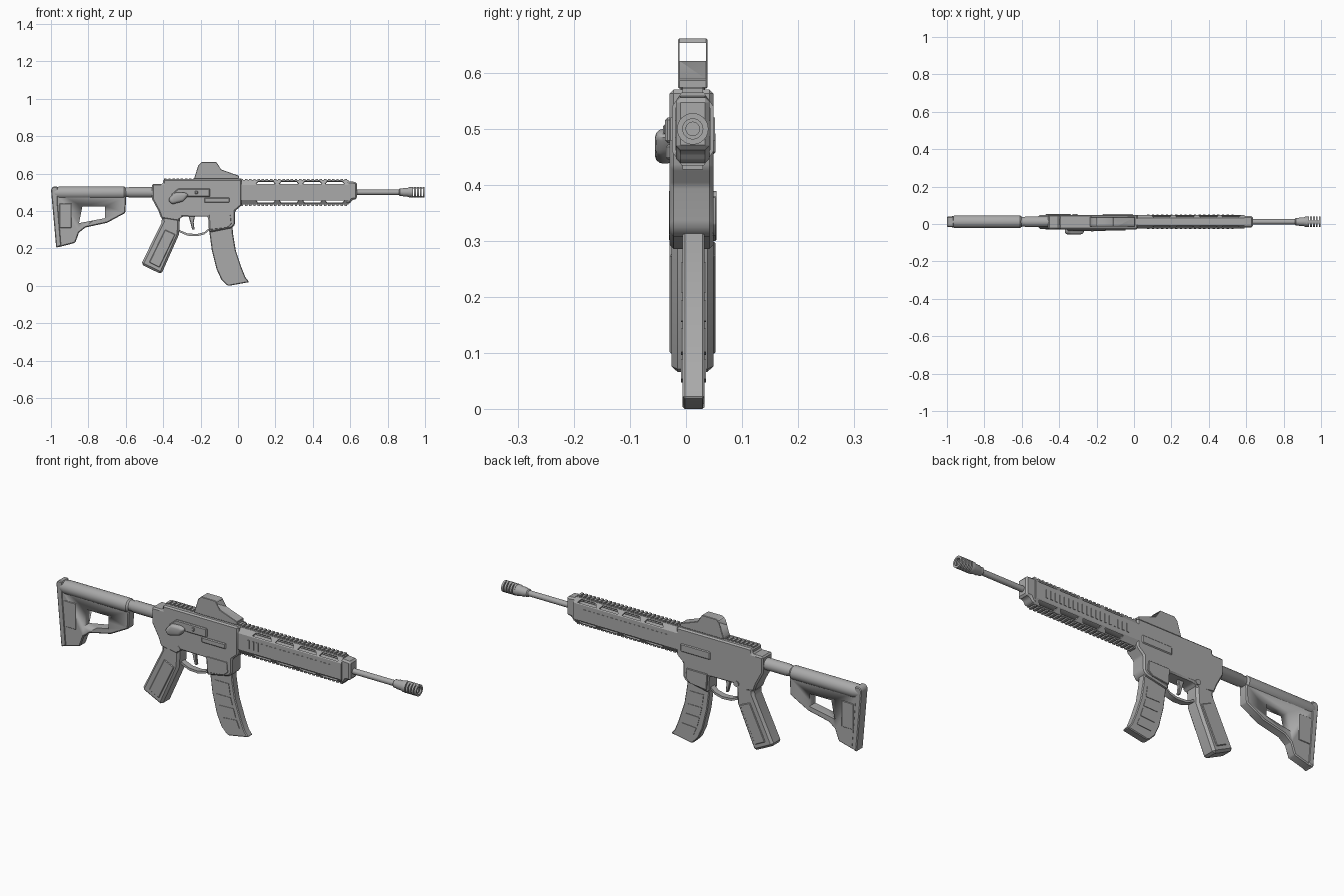
import bpy, bmesh, math
from mathutils import Vector

if "Cube" in bpy.data.objects:
    bpy.data.objects.remove(bpy.data.objects["Cube"])

YC = 0.012   # centre plane of the model
ZB = 0.50    # bore height
grey = bpy.data.materials.new("dark_grey")
grey.diffuse_color = (.4, .4, .4, 1)
grey.use_nodes = True
grey.node_tree.nodes["Principled BSDF"].inputs["Base Color"].default_value = grey.diffuse_color


def finish(bm, name, bevel=0, seg=1):
    bmesh.ops.recalc_face_normals(bm, faces=bm.faces)
    me = bpy.data.meshes.new(name)
    bm.to_mesh(me)
    bm.free()
    me.materials.append(grey)
    ob = bpy.data.objects.new(name, me)
    bpy.context.collection.objects.link(ob)
    bpy.ops.object.select_all(action='DESELECT')
    bpy.context.view_layer.objects.active = ob
    ob.select_set(True)
    if bevel:
        m = ob.modifiers.new("bevel", 'BEVEL')
        m.width, m.segments, m.limit_method = bevel, seg, 'ANGLE'
        m.angle_limit = math.radians(35)
        bpy.ops.object.modifier_apply(modifier="bevel")
    bpy.ops.object.shade_smooth_by_angle(angle=math.radians(32))
    return ob


def add_prism(bm, pts, y0, y1):
    """Side profile (x, z) pushed along y."""
    a = [bm.verts.new((x, y0, z)) for x, z in pts]
    b = [bm.verts.new((x, y1, z)) for x, z in pts]
    n = len(pts)
    bm.faces.new(a)
    bm.faces.new(b[::-1])
    for i in range(n):
        bm.faces.new((a[i], a[(i + 1) % n], b[(i + 1) % n], b[i]))


def prism(name, pts, y0, y1, bevel=0, seg=1):
    bm = bmesh.new()
    add_prism(bm, pts, y0, y1)
    return finish(bm, name, bevel, seg)


def add_box(bm, x0, x1, y0, y1, z0, z1):
    add_prism(bm, [(x0, z0), (x1, z0), (x1, z1), (x0, z1)], y0, y1)


def box(name, x0, x1, y0, y1, z0, z1, bevel=0):
    bm = bmesh.new()
    add_box(bm, x0, x1, y0, y1, z0, z1)
    return finish(bm, name, bevel)


def add_lathe(bm, prof, n=24, z=ZB, closed=False):
    """Profile (x, radius) spun around the bore axis."""
    rings = [[bm.verts.new((x, YC + r * math.cos(2 * math.pi * i / n), z + r * math.sin(2 * math.pi * i / n)))
              for i in range(n)] for x, r in prof]
    pairs = list(zip(rings, rings[1:])) + ([(rings[-1], rings[0])] if closed else [])
    for p, q in pairs:
        for i in range(n):
            j = (i + 1) % n
            bm.faces.new((p[i], p[j], q[j], q[i]))
    if not closed:
        bm.faces.new(rings[0])
        bm.faces.new(rings[-1])


def lathe(name, prof, n=24, z=ZB, closed=False):
    bm = bmesh.new()
    add_lathe(bm, prof, n, z, closed)
    return finish(bm, name)


def cut(ob, cutter):
    cutter.hide_render = True
    m = ob.modifiers.new("cut", 'BOOLEAN')
    m.operation, m.object, m.solver = 'DIFFERENCE', cutter, 'EXACT'
    bpy.context.view_layer.objects.active = ob
    bpy.ops.object.modifier_apply(modifier="cut")
    bpy.data.objects.remove(cutter)


def both(name, pts, inner, outer, bevel=0):
    """Same raised panel on both sides."""
    for s, tag in ((-1, "front"), (1, "back")):
        prism(f"{name}_{tag}", pts, YC + s * inner, YC + s * outer, bevel)


# receiver with magazine well
prism("receiver", [(-.46, .545), (-.46, .465), (-.425, .40), (-.41, .36), (-.32, .345), (-.30, .37),
                   (-.16, .37), (-.155, .285), (-.03, .31), (-.015, .33), (-.015, .40), (.02, .43),
                   (.02, .57), (-.40, .57), (-.40, .545)], YC - .041, YC + .037, .007)
both("well_panel", [(-.155, .38), (-.04, .38), (-.035, .33), (-.06, .31), (-.15, .30)], .03, .0425, .002)
both("pin", [(-.315 + .014 * math.cos(a * math.pi / 6), .375 + .014 * math.sin(a * math.pi / 6))
             for a in range(12)], .03, .042)

# operating handle and side details
prism("port_cover", [(-.36, .485), (-.32, .52), (-.15, .52), (-.15, .475), (-.26, .475)], -.037, -.02, .004)
prism("charging_handle", [(-.375, .46), (-.355, .435), (-.29, .452), (-.262, .49), (-.29, .50), (-.34, .498)],
      -.055, -.02, .014, 3)
box("bolt_release", -.18, -.045, -.036, -.02, .445, .472, .004)
box("side_bar", -.17, -.005, .04, .053, .455, .495, .004)
box("bolt_stud", -.23, -.215, -.041, -.03, .49, .508, .003)

# grip
prism("grip", [(-.41, .37), (-.405, .345), (-.518, .115), (-.41, .062), (-.315, .275), (-.31, .37)],
      YC - .038, YC + .037, .011)
both("grip_panel", [(-.39, .30), (-.475, .125), (-.42, .098), (-.335, .275)], .03, .041, .003)

# trigger and its guard
bm = bmesh.new()
path = [(-.335, .30), (-.31, .285), (-.27, .268), (-.22, .265), (-.18, .275), (-.15, .30)]
add_prism(bm, path + [(x, z + .012) for x, z in reversed(path)], YC - .015, YC + .015)
finish(bm, "trigger_guard")
prism("trigger", [(-.265, .375), (-.255, .34), (-.245, .30), (-.232, .30), (-.237, .34), (-.23, .375)],
      YC - .008, YC + .008, .003)

# curved magazine with raised ribs
left = [(-.155, .33), (-.152, .28), (-.14, .19), (-.115, .09), (-.09, .035), (-.062, .006)]
right = [(-.03, .33), (-.027, .28), (-.012, .19), (.018, .10), (.04, .045), (.06, .02)]
prism("magazine", left + [(-.05, 0)] + right[::-1], YC - .018, YC + .021, .004)


def mag_point(u, v):
    t = v * (len(left) - 1)
    i = min(int(t), len(left) - 2)
    l, r = (Vector(s[i]).lerp(Vector(s[i + 1]), t - i) for s in (left, right))
    return tuple(l.lerp(r, u))


for k, (a, b) in enumerate([(.24, .36), (.39, .47), (.50, .59), (.63, .76)]):
    pts = [mag_point(.22, a), mag_point(.82, a), mag_point(.82, b), mag_point(.22, b)]
    prism(f"magazine_rib_{k}", pts, YC - .0205, YC + .0235)

# stock on its tube
lathe("buffer_tube", [(-.62, .026), (-.585, .026), (-.58, .029), (-.46, .029), (-.45, .034), (-.43, .034)])
lathe("stock_tube", [(-.995, .024), (-.955, .034), (-.61, .034), (-.60, .027)], z=.497)
stock = prism("stock_frame", [(-.985, .51), (-.965, .205), (-.87, .23), (-.85, .285), (-.815, .312),
                              (-.70, .337), (-.602, .39), (-.598, .48)], YC - .024, YC + .024, .005)
cut(stock, prism("stock_cutter", [(-.85, .335), (-.832, .425), (-.71, .425), (-.71, .362)], -.2, .2))
prism("butt_pad", [(-1, .515), (-.99, .53), (-.965, .53), (-.965, .46), (-.945, .215), (-.972, .203)],
      YC - .027, YC + .027, .004)
both("stock_panel", [(-.955, .44), (-.89, .44), (-.89, .31), (-.955, .31)], .02, .027, .002)

# hollow eight-sided handguard: solid strips, with bars between the slanted windows
X0, X1 = .01, .59
bm = bmesh.new()


def add_slant(a0, b0, a1, b1, t0, t1):
    """Plate on each of the four slanted faces, between fractions t0 and t1."""
    for sy in (-1, 1):
        for sz in (-1, 1):
            q = [(a0, t0), (b0, t0), (b1, t1), (a1, t1)]
            v = [[bm.verts.new((x, YC + sy * (.037 - .017 * t - d), ZB + sz * (.04 + .025 * t - d)))
                  for x, t in q] for d in (0, .005)]
            bm.faces.new(v[0])
            bm.faces.new(v[1][::-1])
            for i in range(4):
                j = (i + 1) % 4
                bm.faces.new((v[0][i], v[0][j], v[1][j], v[1][i]))


for s in (-1, 1):
    add_box(bm, X0, X1, YC - .020, YC + .020, ZB + s * .059, ZB + s * .065)
    add_box(bm, X0, X1, YC + s * .031, YC + s * .037, ZB - .04, ZB + .04)
add_slant(X0, X1, X0, X1, 0, .2)
add_slant(X0, X1, X0, X1, .82, 1)
edges = [X0, .095, .20, .22, .325, .345, .45, .465, .57, X1]
for k in range(0, 10, 2):
    a, b = edges[k], edges[k + 1]
    add_slant(a, b, a - (.012 if k else 0), b + (.012 if k < 8 else 0), .2, .82)
finish(bm, "handguard")
lathe("heat_shield", [(.01, .034), (.585, .034)])

# rail teeth on top, bottom and sides
bm = bmesh.new()
for i in range(26):
    x = .015 + i * .0222
    for s in (-1, 1):
        add_box(bm, x, x + .013, YC - .018, YC + .018, ZB + s * .063, ZB + s * .072)
for i in range(19):
    x = .07 + i * .025
    for s in (-1, 1):
        add_box(bm, x, x + .012, YC + s * .035, YC + s * .040, ZB - .022, ZB + .02)
for i in range(19):
    x = -.395 + i * .0222
    add_box(bm, x, x + .013, YC - .018, YC + .018, .565, .575)
finish(bm, "rail_teeth")

# handguard nose
prism("handguard_nose", [(.575, .438), (.60, .44), (.61, .46), (.635, .463), (.635, .555), (.575, .56)],
      YC - .03, YC + .03, .008)

# barrel and muzzle brake with open rings
lathe("barrel", [(0, .014), (.865, .014)])
lathe("muzzle_base", [(.86, .014), (.865, .02), (.88, .02), (.885, .023), (.905, .023), (.915, .027),
                      (.93, .027), (.93, .012), (.86, .012)], closed=True)
bm = bmesh.new()
for i in range(5):
    x = .925 + i * .0158
    add_lathe(bm, [(x, .028), (x + .010, .028), (x + .010, .018), (x, .018)], closed=True)
for s in (-1, 1):
    add_box(bm, .92, .998, YC - .008, YC + .008, ZB + s * .019, ZB + s * .0265)
finish(bm, "muzzle_brake")

# optic with an open window along the bore
sight = prism("sight", [(-.235, .572), (-.212, .645), (-.195, .661), (-.115, .661), (-.09, .622), (.005, .588),
                        (.005, .572)], YC - .026, YC + .026, .002)
cut(sight, box("sight_cutter", -.4, .2, YC - .0235, YC + .0235, .621, .653))
box("sight_base", -.22, .0, YC - .022, YC + .022, .56, .58, .002)
